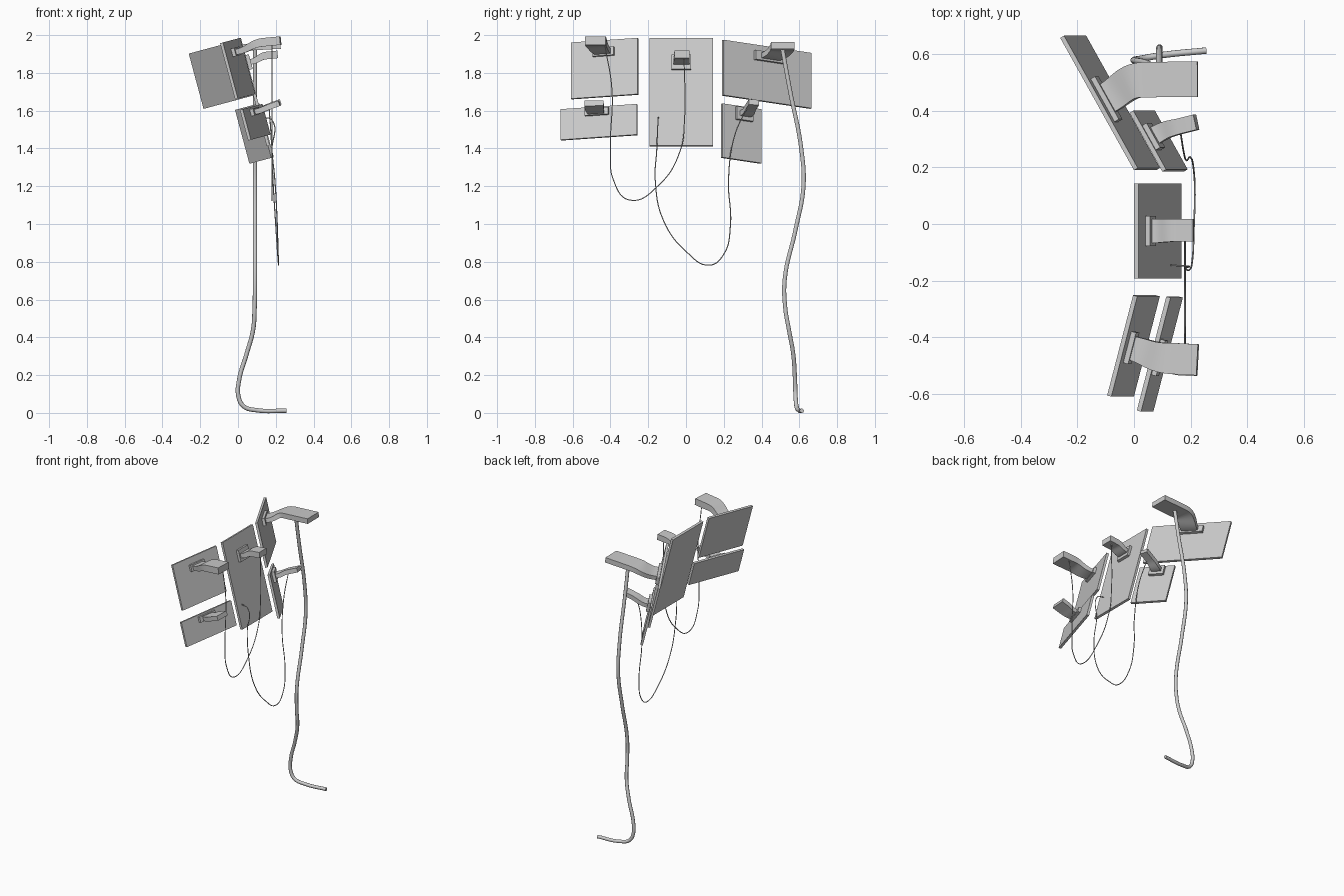
import bpy, bmesh, math
from mathutils import Vector as V, Matrix

if "Cube" in bpy.data.objects:
    bpy.data.objects.remove(bpy.data.objects["Cube"])

TILT = Matrix.Rotation(math.radians(-15), 3, 'Y')   # every panel leans back 15 degrees
T = 0.016                                           # panel thickness


def add_mesh(name, bm):
    bmesh.ops.recalc_face_normals(bm, faces=bm.faces)
    me = bpy.data.meshes.new(name)
    bm.to_mesh(me)
    bm.free()
    ob = bpy.data.objects.new(name, me)
    bpy.context.collection.objects.link(ob)
    return ob


def loft(name, rings):
    """Closed skin through a list of equal-length rings."""
    bm = bmesh.new()
    vs = [[bm.verts.new(p) for p in r] for r in rings]
    n = len(vs[0])
    for a, b in zip(vs, vs[1:]):
        for i in range(n):
            f = bm.faces.new((a[i], a[(i + 1) % n], b[(i + 1) % n], b[i]))
            f.smooth = True
    bm.faces.new(vs[0])
    bm.faces.new(vs[-1])
    ob = add_mesh(name, bm)
    for o in bpy.context.selected_objects:
        o.select_set(False)
    ob.select_set(True)
    bpy.context.view_layer.objects.active = ob
    bpy.ops.object.shade_smooth_by_angle(angle=math.radians(35))
    return ob


def slab(name, corner, u, v, n, w, h, t):
    """Box from a corner, spanned by w*u, h*v and t*n."""
    ring = [corner, corner + u * w, corner + u * w + v * h, corner + v * h]
    return loft(name, [ring, [p + n * t for p in ring]])


def bracket(name, base, n, u, v, start, end, w0, w1, th, plate):
    # mounting plate on the panel
    slab(name + "_plate", base - u * plate[0] / 2 - v * plate[1] / 2, u, v, n,
         plate[0], plate[1], 0.018)
    # S-shaped arm rising from the plate into a level head
    p0, p3 = base + n * 0.012, V(start)
    d = (p3 - p0).length
    out = V((n.x, n.y, 0.1)).normalized()
    p1 = p0 + out * d * 0.45
    p2 = p3 - (V(end) - p3).normalized() * d * 0.4
    path = []
    for i in range(11):
        t = i / 10
        s = 1 - t
        path.append(p0 * s**3 + p1 * 3*s*s*t + p2 * 3*s*t*t + p3 * t**3)
    path.append(V(end))
    rings = []
    for i, p in enumerate(path):
        k = min(i / 10, 1)
        tan = (path[min(i + 1, 11)] - path[max(i - 1, 0)]).normalized()
        side = (u * (1 - k) + V((0, 1, 0)) * k).normalized()
        side = (side - tan * side.dot(tan)).normalized()
        up = tan.cross(side)
        a = side * (w0 + (w1 - w0) * k) / 2
        b = up * (0.028 + (th - 0.028) * k) / 2
        rings.append([p - a - b, p + a - b, p + a + b, p - a + b])
    loft(name + "_arm", rings)


# panels: back top corner, yaw, width, height;
# brackets: base (y, z), head start, head end, neck width, head width, head thickness, plate size
UNITS = {
    "upper_left": ((-0.095, -0.606, 1.957), 15, 0.367, 0.308,
                   (-0.435, 1.91), (0.13, -0.475, 1.962), (0.225, -0.48, 1.971),
                   0.085, 0.11, 0.045, (0.115, 0.045)),
    "lower_left": ((0.01, -0.659, 1.604), 15, 0.417, 0.168,
                   (-0.47, 1.593), (0.165, -0.485, 1.62), (0.22, -0.488, 1.64),
                   0.08, 0.10, 0.03, (0.13, 0.038)),
    "centre": ((0.0, -0.192, 1.981), 0, 0.335, 0.59,
               (-0.025, 1.855), (0.15, -0.022, 1.892), (0.21, -0.022, 1.898),
               0.085, 0.08, 0.04, (0.105, 0.08)),
    "upper_right": ((0.0, 0.19, 1.972), -30, 0.54, 0.303,
                    (0.437, 1.882), (0.04, 0.51, 1.935), (0.225, 0.512, 1.945),
                    0.11, 0.125, 0.035, (0.175, 0.05)),
    "lower_right": ((0.10, 0.185, 1.635), -30, 0.24, 0.295,
                    (0.305, 1.58), (0.16, 0.345, 1.622), (0.22, 0.36, 1.645),
                    0.065, 0.055, 0.03, (0.10, 0.07)),
}
for key, (c, yaw, w, h, yz, st, en, w0, w1, th, plate) in UNITS.items():
    a = math.radians(yaw)
    u = TILT @ V((math.sin(a), math.cos(a), 0))
    n = TILT @ V((math.cos(a), -math.sin(a), 0))
    v = TILT @ V((0, 0, -1))
    c = V(c)
    slab(key + "_panel", c, u, v, n, w, h, T)
    # bracket base sits on the panel's front face
    q = c + n * T
    x = q.x - (n.y * (yz[0] - q.y) + n.z * (yz[1] - q.z)) / n.x
    bracket(key + "_bracket", V((x, *yz)), n, u, v, st, en, w0, w1, th, plate)


def cable(name, pts, r, sides):
    cu = bpy.data.curves.new(name, 'CURVE')
    cu.dimensions = '3D'
    cu.bevel_depth = r
    cu.bevel_resolution = sides
    cu.resolution_u = 8
    cu.use_fill_caps = True
    sp = cu.splines.new('BEZIER')
    sp.bezier_points.add(len(pts) - 1)
    for bp, p in zip(sp.bezier_points, pts):
        bp.co = p
        bp.handle_left_type = bp.handle_right_type = 'AUTO'
    ob = bpy.data.objects.new(name, cu)
    bpy.context.collection.objects.link(ob)


# thick supply cable dropping to the ground
cable("supply_cable", [
    (0.09, 0.51, 1.93), (0.09, 0.55, 1.71), (0.09, 0.61, 1.40), (0.09, 0.622, 1.2),
    (0.09, 0.58, 0.97), (0.09, 0.523, 0.71), (0.088, 0.525, 0.56), (0.08, 0.545, 0.44),
    (0.045, 0.568, 0.31), (0.006, 0.577, 0.175), (0.002, 0.58, 0.09), (0.03, 0.585, 0.035),
    (0.10, 0.597, 0.014), (0.256, 0.613, 0.0115)], 0.0115, 3)
# thin hanging link cables
cable("left_link_cable", [
    (0.18, -0.43, 1.95), (0.18, -0.392, 1.71), (0.18, -0.40, 1.39), (0.18, -0.385, 1.235),
    (0.18, -0.30, 1.127), (0.18, -0.14, 1.21), (0.18, -0.03, 1.39), (0.18, -0.008, 1.55),
    (0.18, -0.01, 1.88)], 0.003, 1)
cable("right_link_cable", [
    (0.165, 0.32, 1.61), (0.175, 0.258, 1.47), (0.185, 0.225, 1.235), (0.20, 0.235, 0.99),
    (0.21, 0.20, 0.84), (0.215, 0.125, 0.782), (0.212, 0.0, 0.855), (0.207, -0.12, 1.02),
    (0.195, -0.163, 1.235), (0.18, -0.155, 1.39), (0.18, -0.148, 1.55),
    (0.13, -0.146, 1.565)], 0.003, 1)
